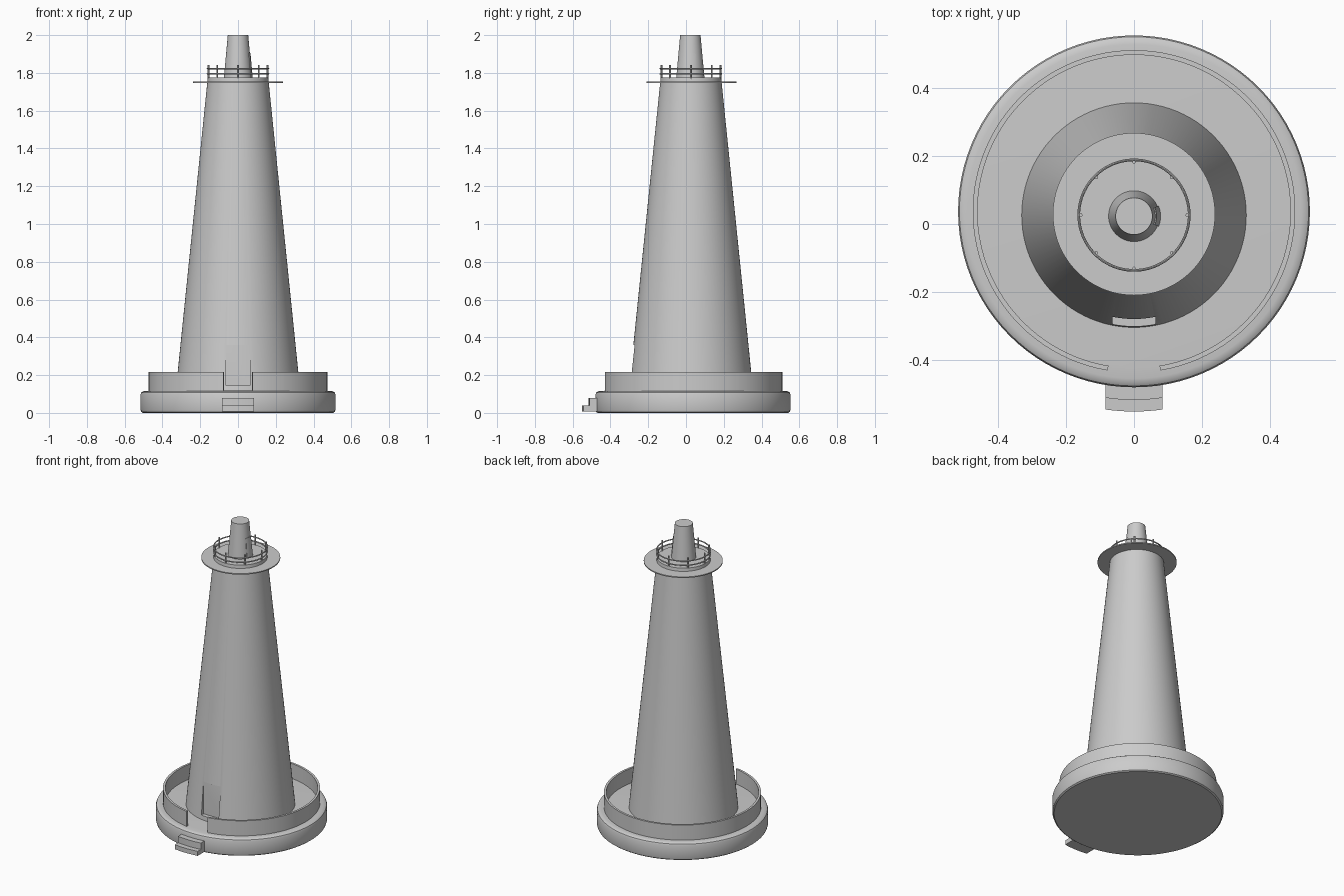
import bpy, bmesh
from math import sin, cos, pi, radians, sqrt

if "Cube" in bpy.data.objects:
    bpy.data.objects.remove(bpy.data.objects["Cube"])

BASE_Y, TOWER_Y = 0.037, 0.026


def finish(name, bm, angle=30):
    bmesh.ops.remove_doubles(bm, verts=bm.verts, dist=1e-5)
    bmesh.ops.recalc_face_normals(bm, faces=bm.faces)
    me = bpy.data.meshes.new(name)
    bm.to_mesh(me)
    bm.free()
    ob = bpy.data.objects.new(name, me)
    bpy.context.collection.objects.link(ob)
    smooth(ob, angle)
    return ob


def smooth(ob, angle=30):
    bpy.ops.object.select_all(action='DESELECT')
    ob.select_set(True)
    bpy.context.view_layer.objects.active = ob
    bpy.ops.object.shade_smooth_by_angle(angle=radians(angle))


def revolve(name, profile, cy, start=0.0, sweep=360.0, segs=96, closed=False):
    """Spin an (r, z) profile about a vertical axis at y = cy."""
    bm = bmesh.new()
    full = sweep >= 360
    rings = []
    for i in range(segs if full else segs + 1):
        a = radians(start + sweep * i / segs)
        rings.append([bm.verts.new((r * cos(a), cy + r * sin(a), z)) for r, z in profile])
    n = len(profile)
    for i in range(segs):
        a, b = rings[i], rings[(i + 1) % len(rings)]
        for j in range(n if closed else n - 1):
            k = (j + 1) % n
            vs = [a[j], b[j], b[k], a[k]]
            if profile[j][0] == 0:
                vs = [a[j], b[k], a[k]]
            elif profile[k][0] == 0:
                vs = [a[j], b[j], a[k]]
            bm.faces.new(vs)
    if not full:
        bm.faces.new(rings[0])
        bm.faces.new(rings[-1][::-1])
    return finish(name, bm)


def prism(name, outline, z0, z1):
    bm = bmesh.new()
    f = bm.faces.new([bm.verts.new((x, y, z0)) for x, y in outline])
    ext = bmesh.ops.extrude_face_region(bm, geom=[f])
    for v in ext['geom']:
        if isinstance(v, bmesh.types.BMVert):
            v.co.z = z1
    return finish(name, bm)


# round foundation with softened rim
revolve("foundation", [(0, 0), (0.505, 0), (0.513, 0.006), (0.516, 0.016), (0.516, 0.098),
                       (0.512, 0.108), (0.503, 0.114), (0.49, 0.116), (0.455, 0.118), (0, 0.118)], BASE_Y)

# low courtyard wall, open at the front
revolve("courtyard_wall", [(0.459, 0.11), (0.473, 0.11), (0.473, 0.217), (0.459, 0.217)],
        BASE_Y, start=-90 + 9.4, sweep=360 - 18.8, closed=True)

# front steps with curved fronts
for name, radius, z0, z1 in (("lower_step", 0.587, 0.008, 0.038), ("upper_step", 0.553, 0.008, 0.08)):
    xs = [-0.084 + 0.168 * i / 8 for i in range(9)]
    arc = [(x, BASE_Y - sqrt(radius ** 2 - x * x)) for x in xs]
    prism(name, arc + [(0.084, -0.45), (-0.084, -0.45)], z0, z1)

# tapered tower
tower = revolve("tower", [(0, 0.112), (0.33, 0.112), (0.16, 1.775), (0, 1.775)], TOWER_Y)

# doorway recess cut into the tower front
cutter = prism("doorway_cutter", [(-0.063, -0.5), (0.063, -0.5), (0.063, -0.272), (-0.063, -0.272)], 0.145, 0.36)
cutter.hide_render = True
cut = tower.modifiers.new("doorway", 'BOOLEAN')
cut.operation, cut.object, cut.solver = 'DIFFERENCE', cutter, 'EXACT'
bpy.context.view_layer.objects.active = tower
bpy.ops.object.modifier_apply(modifier=cut.name)
bpy.data.objects.remove(cutter)
smooth(tower)

# gallery disc
revolve("gallery", [(0.15, 1.747), (0.238, 1.747), (0.238, 1.754), (0.15, 1.754)], TOWER_Y + 0.003, closed=True)

# railing: two rails and eight posts
for name, z in (("upper_rail", 1.823), ("lower_rail", 1.795)):
    circle = [(0.162 + 0.004 * cos(t * pi / 4), z + 0.004 * sin(t * pi / 4)) for t in range(8)]
    revolve(name, circle, TOWER_Y, closed=True)
for i in range(8):
    a = i * pi / 4
    bpy.ops.mesh.primitive_cylinder_add(vertices=10, radius=0.005, depth=0.075,
                                        location=(0.156 * cos(a), TOWER_Y + 0.156 * sin(a), 1.805))
    bpy.context.object.name = f"railing_post_{i + 1}"
    smooth(bpy.context.object)

# lantern house and its side door
LANTERN_Y = TOWER_Y - 0.003
revolve("lantern_house", [(0, 1.77), (0.075, 1.77), (0.054, 2.0), (0, 2.0)], LANTERN_Y, segs=64)
revolve("lantern_door", [(0.06, 1.775), (0.078, 1.775), (0.066, 1.905), (0.05, 1.905)],
        LANTERN_Y, start=-23, sweep=46, segs=10, closed=True)
